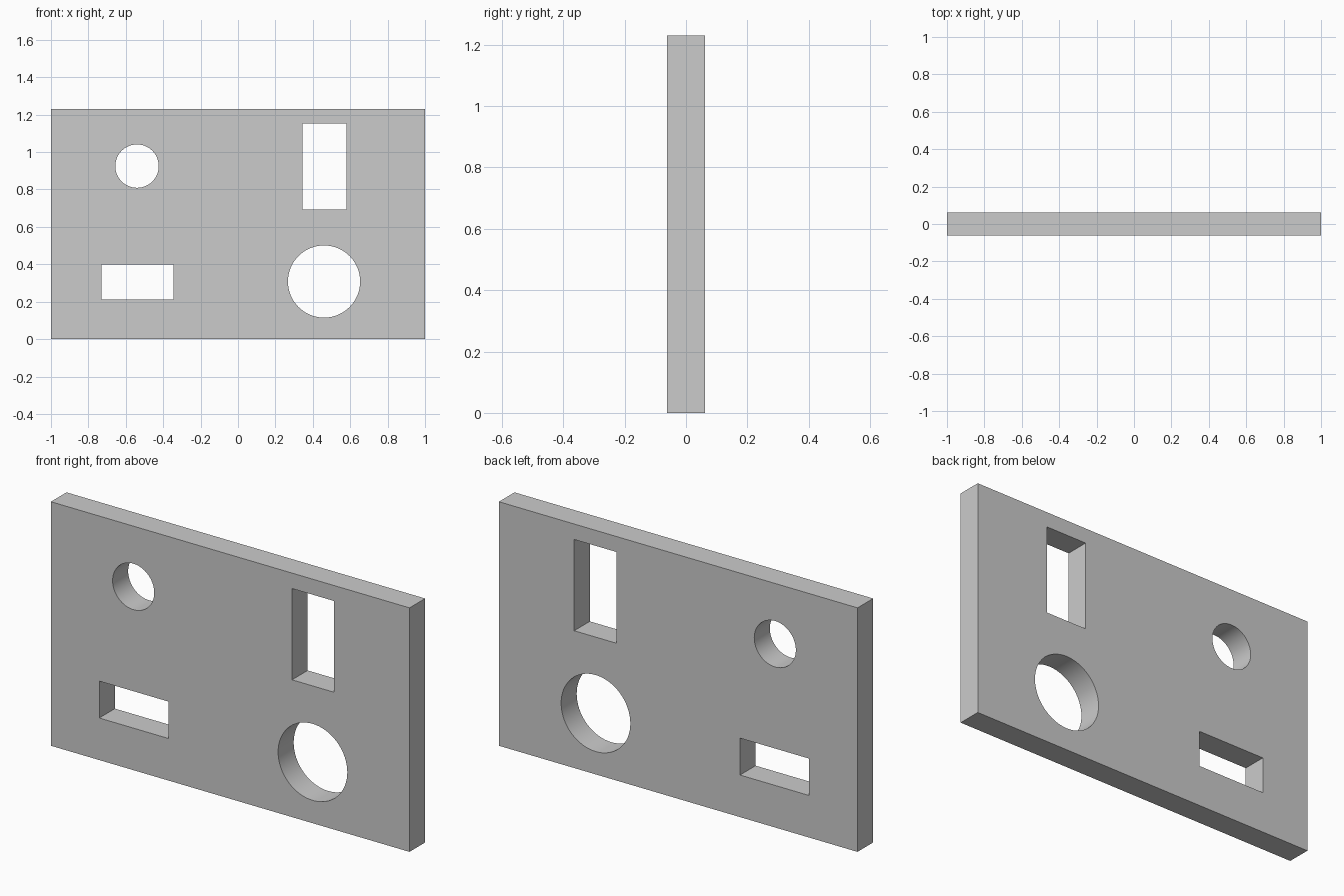
import bpy, bmesh
from math import cos, sin, tau, radians

if "Cube" in bpy.data.objects:
    bpy.data.objects.remove(bpy.data.objects["Cube"])

HEIGHT, THICK = 1.23, 0.124


def rect(x0, x1, z0, z1):
    return [(x0, z0), (x1, z0), (x1, z1), (x0, z1)]


def circle(cx, cz, r, n=64):
    return [(cx + r * cos(tau * i / n), cz + r * sin(tau * i / n)) for i in range(n)]


# Outer outline followed by the four openings
loops = [
    rect(-1, 1, 0, HEIGHT),
    circle(-0.54, 0.925, 0.116),
    circle(0.46, 0.308, 0.193),
    rect(0.345, 0.58, 0.692, 1.152),
    rect(-0.73, -0.345, 0.212, 0.398),
]

# Fill the front face around the openings
bm = bmesh.new()
for loop in loops:
    verts = [bm.verts.new((x, -THICK / 2, z)) for x, z in loop]
    for i, v in enumerate(verts):
        bm.edges.new((v, verts[(i + 1) % len(verts)]))
bmesh.ops.triangle_fill(bm, edges=bm.edges[:], use_beauty=True, normal=(0, -1, 0))

# Extrude through to the back
ext = bmesh.ops.extrude_face_region(bm, geom=bm.faces[:], use_keep_orig=True)
moved = [g for g in ext["geom"] if isinstance(g, bmesh.types.BMVert)]
bmesh.ops.translate(bm, verts=moved, vec=(0, THICK, 0))
bmesh.ops.recalc_face_normals(bm, faces=bm.faces[:])

mesh = bpy.data.meshes.new("cutout_panel")
bm.to_mesh(mesh)
bm.free()
panel = bpy.data.objects.new("cutout_panel", mesh)
bpy.context.collection.objects.link(panel)

# Smooth round walls, crisp rims
bpy.context.view_layer.objects.active = panel
panel.select_set(True)
bpy.ops.object.shade_smooth_by_angle(angle=radians(30))
